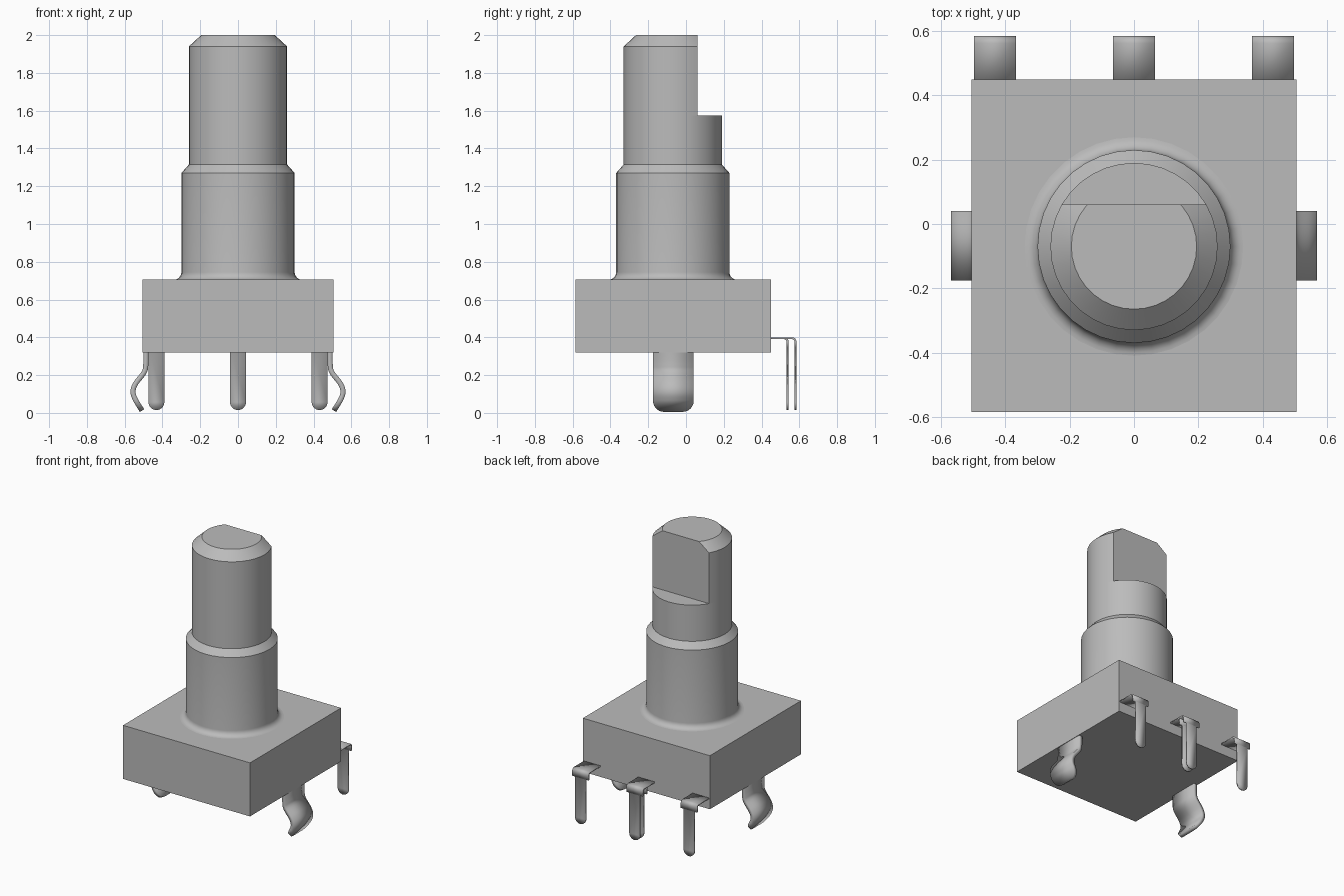
import bpy
import bmesh
import math
from mathutils import Vector

if "Cube" in bpy.data.objects:
    bpy.data.objects.remove(bpy.data.objects["Cube"], do_unlink=True)

SHAFT_Y = -0.07

grey = bpy.data.materials.new("plain grey")
grey.use_nodes = True
colour = (0.5, 0.5, 0.5, 1)
grey.diffuse_color = colour
for node in grey.node_tree.nodes:
    if node.type == "BSDF_PRINCIPLED":
        node.inputs["Base Color"].default_value = colour


def finish(bm, name, smooth=True):
    """Turn a bmesh into a named grey object."""
    bmesh.ops.recalc_face_normals(bm, faces=bm.faces)
    mesh = bpy.data.meshes.new(name)
    bm.to_mesh(mesh)
    bm.free()
    obj = bpy.data.objects.new(name, mesh)
    bpy.context.collection.objects.link(obj)
    mesh.materials.append(grey)
    if smooth:
        bpy.ops.object.select_all(action="DESELECT")
        obj.select_set(True)
        bpy.context.view_layer.objects.active = obj
        bpy.ops.object.shade_smooth_by_angle(angle=math.radians(30))
    return obj


def lathe(profile, segments=36):
    """Revolve (radius, z) points about the shaft axis, capping both ends."""
    bm = bmesh.new()
    rings = []
    for radius, z in profile:
        angles = [math.tau * i / segments for i in range(segments)]
        rings.append([bm.verts.new((radius * math.cos(a), SHAFT_Y + radius * math.sin(a), z))
                      for a in angles])
    for low, high in zip(rings, rings[1:]):
        for i in range(segments):
            j = (i + 1) % segments
            bm.faces.new((low[i], low[j], high[j], high[i]))
    bm.faces.new(rings[0][::-1])
    bm.faces.new(rings[-1])
    return bm


def strip(name, rows, place, thickness):
    """Bent sheet metal: rows of (distance, height, half width)."""
    bm = bmesh.new()
    pairs = [[bm.verts.new(place(u, z, side * w)) for side in (-1, 1)] for u, z, w in rows]
    for a, b in zip(pairs, pairs[1:]):
        bm.faces.new((a[0], a[1], b[1], b[0]))
    obj = finish(bm, name)
    solid = obj.modifiers.new("thickness", "SOLIDIFY")
    solid.thickness = thickness
    solid.offset = 0
    return obj


def spline(points, steps=8):
    """Smooth curve through the given points."""
    pts = [Vector(p) for p in points]
    pts = [pts[0]] + pts + [pts[-1]]
    out = []
    for a, b, c, d in zip(pts, pts[1:], pts[2:], pts[3:]):
        for i in range(steps):
            t = i / steps
            out.append(0.5 * (2 * b + (c - a) * t + (2 * a - 5 * b + 4 * c - d) * t ** 2
                              + (3 * b - a - 3 * c + d) * t ** 3))
    return out + [pts[-1]]


# Housing block
bm = bmesh.new()
bmesh.ops.create_cube(bm, size=1)
for v in bm.verts:
    v.co = (v.co.x * 1.01, v.co.y * 1.035 - 0.0675, v.co.z * 0.385 + 0.5125)
finish(bm, "housing", smooth=False)

# Bushing with a fillet at its foot, then the round part of the shaft
fillet = [(0.34 - 0.04 * math.sin(a), 0.745 - 0.04 * math.cos(a))
          for a in (math.pi / 2 * i / 6 for i in range(7))]
finish(lathe([(0.34, 0.70)] + fillet + [(0.30, 1.27), (0.26, 1.315)]), "bushing")
finish(lathe([(0.26, 1.30), (0.26, 1.575)]), "shaft_lower")

# Chamfered shaft top, cut flat at the back
bm = lathe([(0.26, 1.575), (0.26, 1.94), (0.195, 2.0)])
bmesh.ops.bisect_plane(bm, geom=bm.verts[:] + bm.edges[:] + bm.faces[:],
                       plane_co=(0, 0.06, 0), plane_no=(0, 1, 0), clear_outer=True)
bmesh.ops.holes_fill(bm, edges=[e for e in bm.edges if e.is_boundary])
finish(bm, "shaft_top")

# Contact pins: wide tab, bend, narrow leg with a round tip


def pin(name, x, reach):
    bend = 0.018
    rows = [(0.44, 0.395, 0.065)]
    for i in range(6):
        a = math.pi / 2 * i / 5
        rows.append((reach - bend + bend * math.sin(a), 0.395 - bend + bend * math.cos(a), 0.065))
    rows += [(reach, 0.345, 0.065), (reach, 0.3445, 0.042)]
    for i in range(9):
        a = math.pi / 2 * i / 8
        rows.append((reach, 0.057 - 0.042 * math.sin(a), max(0.042 * math.cos(a), 0.002)))
    strip(name, rows, lambda u, z, w: (x + w, u, z), 0.01)


pin("right_pin", -0.432, 0.58)
pin("middle_pin", 0, 0.58)
pin("middle_pin_inner", 0, 0.538)
pin("left_pin", 0.432, 0.58)

# Spring clips on both sides, with rounded lower corners
path = spline([(0.488, 0.34), (0.488, 0.26), (0.497, 0.215), (0.542, 0.155),
               (0.556, 0.112), (0.543, 0.07), (0.508, 0.012)])
clip_rows = []
corner = 0.06
for p in path:
    drop = min(max(corner - (p.y - 0.012), 0), corner)
    clip_rows.append((p.x, p.y, 0.108 - corner + math.sqrt(corner ** 2 - drop ** 2)))
for name, side in (("left_clip", 1), ("right_clip", -1)):
    strip(name, clip_rows, lambda u, z, w: (side * u, -0.067 + w, z), 0.027)
